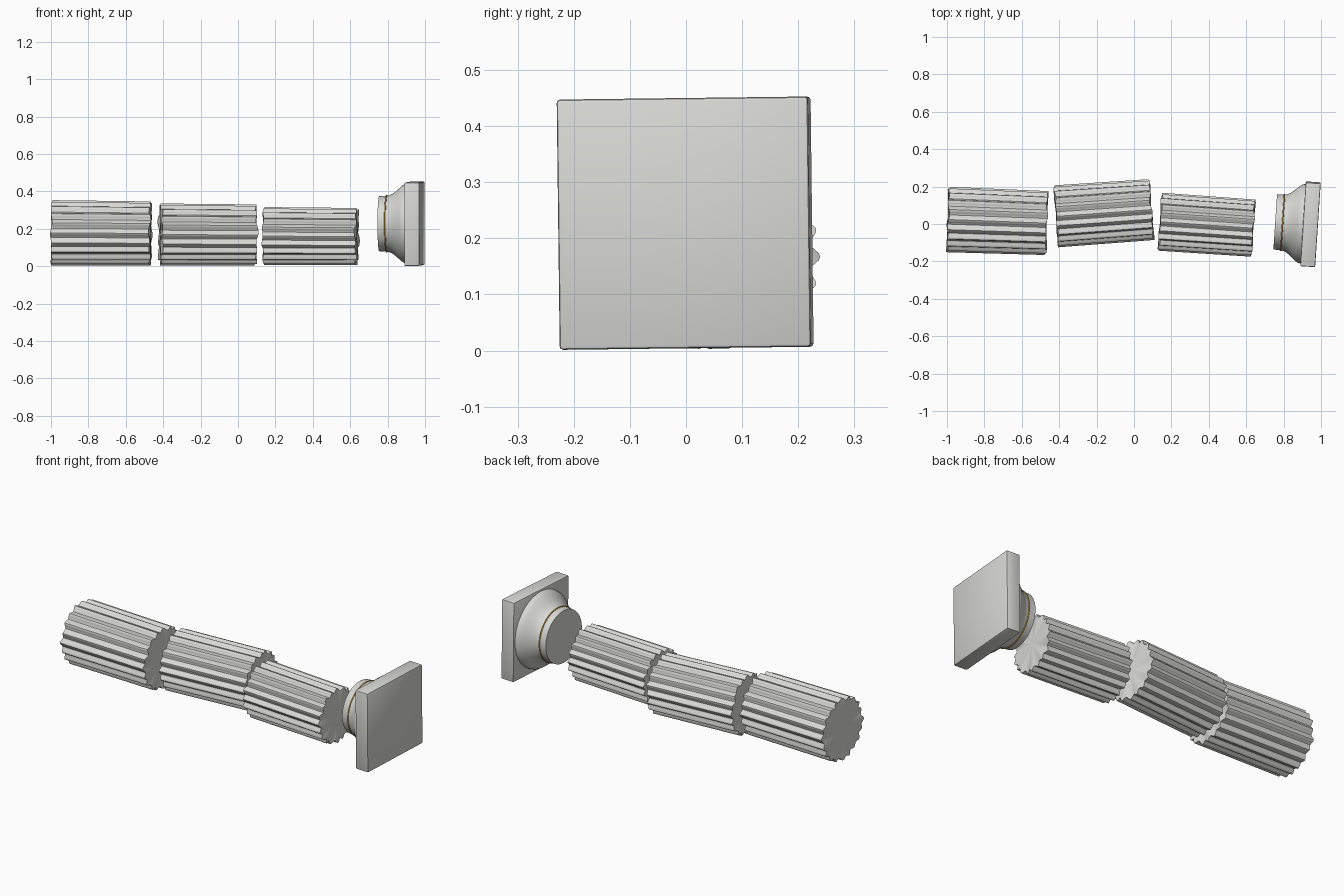
import bpy, bmesh, math, random
from mathutils import Vector, Matrix

if "Cube" in bpy.data.objects:
    bpy.data.objects.remove(bpy.data.objects["Cube"])

random.seed(4)


def material(name, rgb):
    m = bpy.data.materials.new(name)
    m.diffuse_color = (*rgb, 1)
    m.use_nodes = True
    m.node_tree.nodes["Principled BSDF"].inputs["Base Color"].default_value = m.diffuse_color
    return m


STONE = material("pale_stone", (0.69, 0.69, 0.67))
GOLD = material("gold_band", (0.62, 0.36, 0.07))


def finish(bm, name, mat, matrix, angle=35):
    bmesh.ops.recalc_face_normals(bm, faces=bm.faces)
    me = bpy.data.meshes.new(name)
    bm.to_mesh(me)
    bm.free()
    me.materials.append(mat)
    ob = bpy.data.objects.new(name, me)
    bpy.context.collection.objects.link(ob)
    ob.matrix_world = matrix
    bpy.ops.object.select_all(action='DESELECT')
    ob.select_set(True)
    bpy.context.view_layer.objects.active = ob
    bpy.ops.object.shade_smooth_by_angle(angle=math.radians(angle))
    return ob


def loft(bm, rings, closed=False):
    n = len(rings[0])
    pairs = list(zip(rings, rings[1:])) + ([(rings[-1], rings[0])] if closed else [])
    for a, b in pairs:
        for i in range(n):
            j = (i + 1) % n
            bm.faces.new((a[i], a[j], b[j], b[i]))


# Fluted drum: 20 flutes, slight taper, chipped uneven ends
def drum(name, p0, p1, r0, r1, flutes=20, per=8, depth=0.017):
    p0, p1 = Vector(p0), Vector(p1)
    d = p1 - p0
    length = d.length
    bm = bmesh.new()
    n = flutes * per
    rings = []
    for x, r, chip in ((0, r0, 0.006), (length, r1, 0.007)):
        ph, ph2 = random.uniform(0, 6.28), random.uniform(0, 6.28)
        ring = []
        for i in range(n):
            a = 2 * math.pi * i / n
            rr = r - depth * (0.5 - 0.5 * math.cos(flutes * a))
            dx = chip * (0.6 * math.sin(9 * a + ph) + 0.4 * math.sin(5 * a + ph2))
            ring.append(bm.verts.new((x + dx, rr * math.cos(a), rr * math.sin(a))))
        rings.append(ring)
    loft(bm, rings)
    for x, ring in ((0, rings[0]), (length, rings[1])):
        c = bm.verts.new((x, 0, 0))
        for i in range(n):
            bm.faces.new((c, ring[i], ring[(i + 1) % n]))
    rot = Vector((1, 0, 0)).rotation_difference(d).to_matrix().to_4x4()
    return finish(bm, name, STONE, Matrix.Translation(p0) @ rot, 40)


drum("lower_drum", (-0.994, 0.024, 0.178), (-0.468, 0.005, 0.175), 0.175, 0.171)
drum("middle_drum", (-0.415, 0.041, 0.169), (0.092, 0.077, 0.167), 0.166, 0.163)
drum("upper_drum", (0.140, 0.012, 0.161), (0.636, -0.022, 0.158), 0.155, 0.153)


# Capital: parts share one tilted axis running along local x
CAPITAL = (Matrix.Translation((0.755, 0.011, 0.227))
           @ Matrix.Rotation(math.radians(-3.8), 4, 'Z')
           @ Matrix.Rotation(math.radians(0.7), 4, 'X'))


def lathe(name, profile, mat, closed=False, n=64):
    bm = bmesh.new()
    rings = [[bm.verts.new((x, r * math.cos(2 * math.pi * i / n), r * math.sin(2 * math.pi * i / n)))
              for i in range(n)] for x, r in profile]
    loft(bm, rings, closed)
    if not closed:
        bm.faces.new(rings[0])
        bm.faces.new(rings[-1])
    return finish(bm, name, mat, CAPITAL)


# Neck and flaring echinus
lathe("neck_and_echinus", [(0, 0.147), (0.04, 0.150), (0.054, 0.152), (0.068, 0.158),
                           (0.085, 0.170), (0.105, 0.187), (0.122, 0.202),
                           (0.134, 0.210), (0.150, 0.213)], STONE)

# Thin gold band around the neck
lathe("neck_band", [(0.040 + 0.004 * math.cos(t * math.pi / 4), 0.150 + 0.004 * math.sin(t * math.pi / 4))
                    for t in range(8)], GOLD, closed=True)

# Square abacus slab with softened edges
bm = bmesh.new()
bmesh.ops.create_cube(bm, size=1)
bmesh.ops.scale(bm, vec=(0.08, 0.449, 0.446), verts=bm.verts)
bmesh.ops.translate(bm, vec=(0.189, 0, 0), verts=bm.verts)
bmesh.ops.bevel(bm, geom=bm.edges[:], offset=0.006, segments=2, profile=0.5, affect='EDGES')
finish(bm, "abacus", STONE, CAPITAL)
